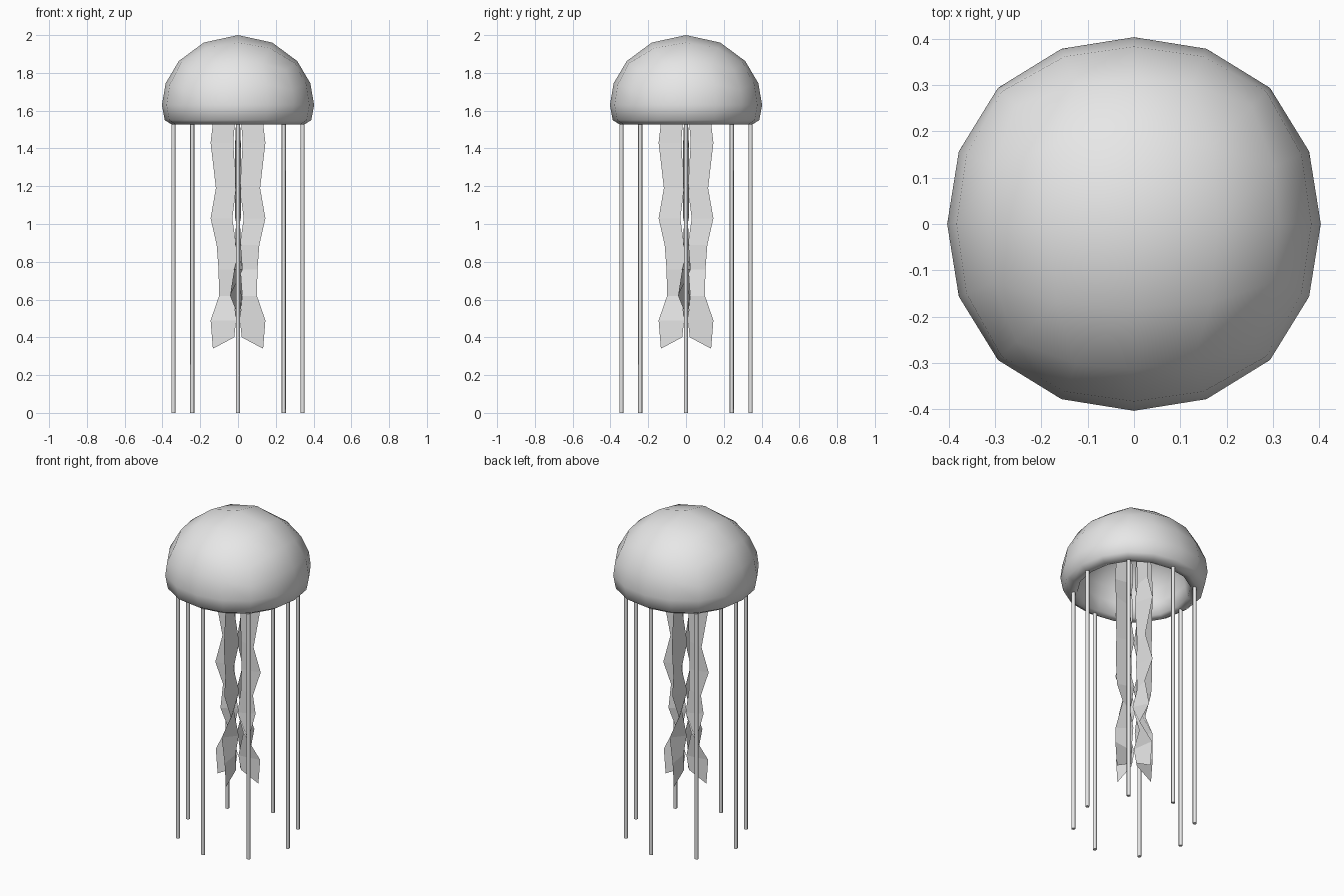
import bpy, bmesh
from math import sin, cos, tan, pi, radians, atan2, hypot

cube = bpy.data.objects.get("Cube")
if cube:
    bpy.data.objects.remove(cube, do_unlink=True)

grey = bpy.data.materials.new("pale_grey")
grey.use_nodes = True
color = (0.8, 0.8, 0.8, 1)
grey.diffuse_color = color
grey.node_tree.nodes["Principled BSDF"].inputs["Base Color"].default_value = color


def finish(name, bm, smooth=True):
    mesh = bpy.data.meshes.new(name)
    bm.to_mesh(mesh)
    bm.free()
    mesh.materials.append(grey)
    for poly in mesh.polygons:
        poly.use_smooth = smooth
    obj = bpy.data.objects.new(name, mesh)
    bpy.context.collection.objects.link(obj)
    return obj


def dome(bm, radius, height, base):
    """Upper half of a rounded cube, swollen at the shoulder; returns its rim edges."""
    part = bmesh.new()
    bmesh.ops.create_cube(part, size=2)
    bmesh.ops.subdivide_edges(part, edges=part.edges[:], cuts=3, use_grid_fill=True)
    low = [v for v in part.verts if v.co.z < -0.01]
    bmesh.ops.delete(part, geom=low, context='VERTS')
    for v in part.verts:
        x, y, z = (tan(c * pi / 4) for c in v.co)
        polar, turn = atan2(hypot(x, y), z), atan2(y, x)
        polar += radians(6) * sin(2 * polar)
        r = radius * sin(polar) * (1 + 0.03 * sin(2 * turn) ** 2 * sin(polar))
        v.co = (r * cos(turn), r * sin(turn), base + height * cos(polar))
    temp = bpy.data.meshes.new("dome_part")
    part.to_mesh(temp)
    part.free()
    before = set(bm.edges)
    bm.from_mesh(temp)
    bpy.data.meshes.remove(temp)
    return [e for e in bm.edges if e not in before and e.is_boundary]


# Bell: outer dome, rolled rim and hollow underside
bm = bmesh.new()
rim = dome(bm, 0.403, 0.37, 1.63)
radius = 0.403
for next_radius, z in ((0.388, 1.55), (0.35, 1.526), (0.31, 1.535)):
    geom = bmesh.ops.extrude_edge_only(bm, edges=rim)["geom"]
    for v in (g for g in geom if isinstance(g, bmesh.types.BMVert)):
        v.co.x *= next_radius / radius
        v.co.y *= next_radius / radius
        v.co.z = z
    rim = [g for g in geom if isinstance(g, bmesh.types.BMEdge) and g.is_boundary]
    radius = next_radius
inner = dome(bm, 0.295, 0.26, 1.61)
bmesh.ops.bridge_loops(bm, edges=rim + inner)
bmesh.ops.recalc_face_normals(bm, faces=bm.faces[:])
finish("bell", bm)

# Eight straight tentacles hanging from the rim
for i in range(8):
    bpy.ops.mesh.primitive_cylinder_add(
        vertices=8, radius=0.011, depth=1.54,
        location=(0.342 * cos(i * pi / 4), 0.342 * sin(i * pi / 4), 0.77))
    tentacle = bpy.context.object
    tentacle.name = f"tentacle_{i + 1}"
    tentacle.data.materials.append(grey)
    bpy.ops.object.shade_smooth_by_angle(angle=radians(50))

# Four ruffled oral arms: height, inner edge, outer edge, sideways fold of each edge
ROWS = [(1.84, 0.02, 0.12, 0, 0), (1.56, 0.015, 0.13, 0.01, -0.01),
        (1.43, 0.025, 0.145, -0.015, 0.015), (1.19, 0.01, 0.117, 0.015, -0.015),
        (1.03, 0.03, 0.145, -0.01, 0.015), (0.89, 0.01, 0.113, 0.015, -0.015),
        (0.76, 0.012, 0.103, -0.02, 0.025), (0.62, 0.022, 0.1, 0.02, -0.042),
        (0.49, 0.01, 0.145, -0.01, 0.01), (0.4, 0.02, 0.133, 0, 0.01)]
for i in range(4):
    c, s = cos(i * pi / 2), sin(i * pi / 2)
    bm = bmesh.new()
    last = None
    for k, (z, a, b, fold_a, fold_b) in enumerate(ROWS):
        drop = 0.06 if k == len(ROWS) - 1 else 0
        row = [bm.verts.new((r * c - f * s, r * s + f * c, h))
               for r, f, h in ((a, fold_a, z), (b, fold_b, z - drop))]
        if last:
            bm.faces.new((last[0], last[1], row[1], row[0]))
        last = row
    finish(f"oral_arm_{i + 1}", bm, smooth=False)
